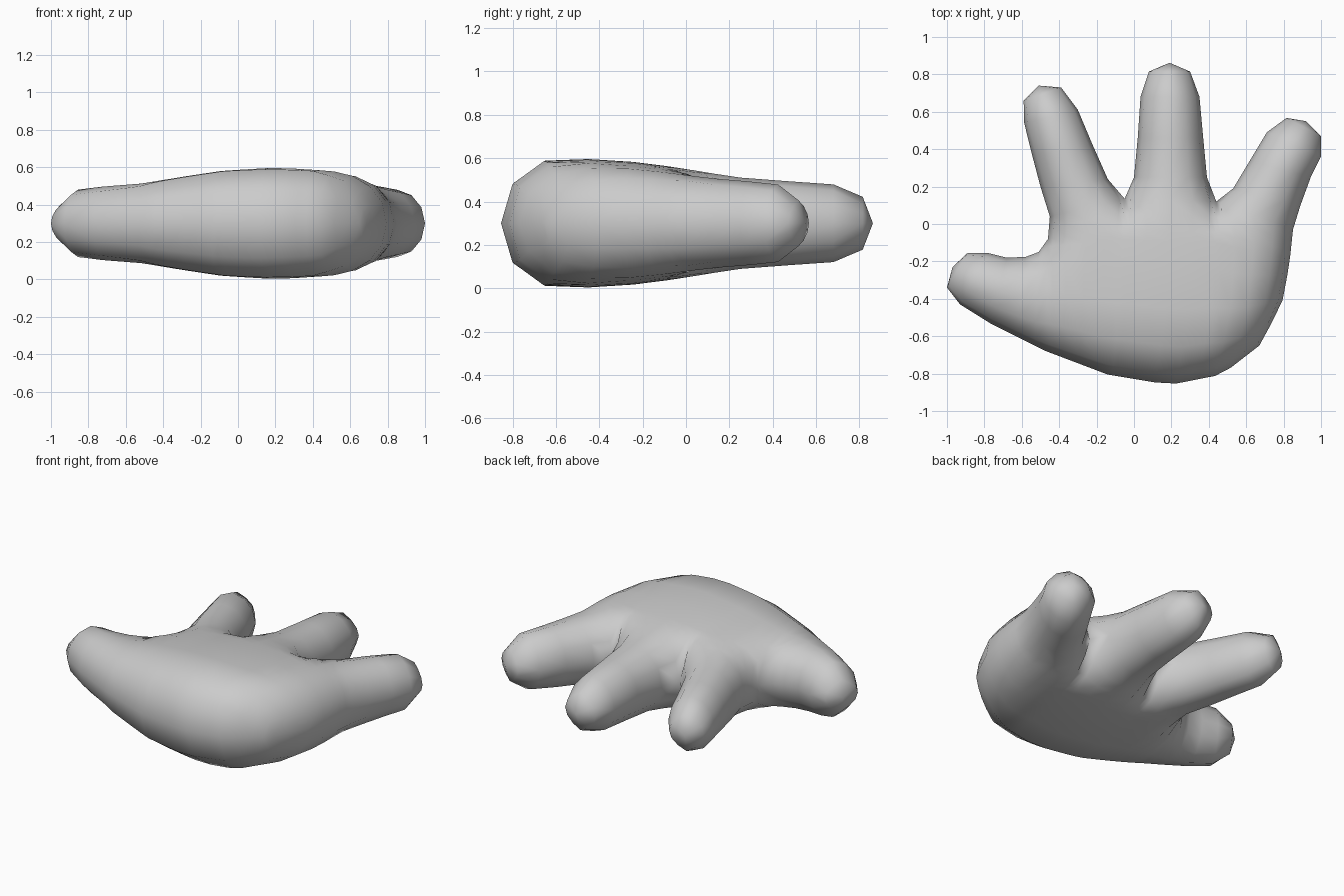
import bpy, bmesh, math
from mathutils import Vector as V

if "Cube" in bpy.data.objects:
    bpy.data.objects.remove(bpy.data.objects["Cube"])

MID = 0.3          # height of the symmetry plane
N = 6              # quads across a finger's upper half
FR = [(1 - math.cos(math.pi * i / N)) / 2 for i in range(N + 1)]

# finger stations: (left, right) outline points from base to end, last entry is the tip
index = [((-.45, .04), (-.05, .135)), ((-.5, .2), (-.14, .24)), ((-.545, .37), (-.22, .42)),
         ((-.587, .54), (-.3, .61)), ((-.59, .66), (-.39, .73)), ((-.51, .74),) * 2]
middle = [((-.05, .135), (.44, .12)), ((0, .25), (.39, .25)), ((.02, .46), (.37, .46)),
          ((.035, .68), (.35, .68)), ((.08, .815), (.3, .815)), ((.19, .862),) * 2]
little = [((.44, .12), (.85, -.03)), ((.53, .19), (.89, .1)), ((.62, .34), (.945, .25)),
          ((.71, .49), (1, .36)), ((.815, .567), (1, .47)), ((.92, .55),) * 2]
thumb = [((-.46, -.08), (-.47, -.68)), ((-.51, -.15), (-.53, -.65)), ((-.58, -.176), (-.63, -.6)),
         ((-.68, -.18), (-.77, -.53)), ((-.78, -.155), (-.93, -.43)), ((-.89, -.155), (-1, -.34)),
         ((-.97, -.23),) * 2]
fingers = [[(V(a), V(b)) for a, b in f] for f in (index, middle, little, thumb)]

# palm outline
heel = [V(p) for p in ((-.47, -.68), (-.14, -.805), (.19, -.86), (.47, -.805), (.67, -.65))]
outer = [V(p) for p in ((.85, -.03), (.83, -.22), (.79, -.43), (.67, -.65))]
inner = [V((-.45, .04)), V((-.46, -.08))]

outline = []
for line in [[s[0] for s in f] + [s[1] for s in reversed(f)] for f in fingers] + [heel, outer, inner]:
    outline += list(zip(line, line[1:]))


def along(line, t):
    """Point at fraction t of a polyline's length."""
    lens = [(b - a).length for a, b in zip(line, line[1:])]
    d = t * sum(lens)
    for a, b, l in zip(line, line[1:], lens):
        if d <= l + 1e-9:
            return a.lerp(b, d / l)
        d -= l
    return line[-1].copy()


def seg_dist(p, a, b):
    ab = b - a
    if ab.length < 1e-6:
        return (p - a).length
    t = max(0, min(1, (p - a).dot(ab) / ab.length_squared))
    return (p - a - ab * t).length


def thickness(p):
    """Half thickness: full in the palm, thinner toward fingertips, rounded at the outline."""
    steps = [(0, .3), (.3, .28), (.5, .25), (.73, .212), (1.15, .18), (3, .16)]
    r = (p - V((.2, -.5))).length
    for (r0, h0), (r1, h1) in zip(steps, steps[1:]):
        if r <= r1:
            full = h0 + (h1 - h0) * (r - r0) / (r1 - r0)
            break
    d = min(seg_dist(p, a, b) for a, b in outline)
    if d < 1e-4:
        return 0
    k = min(1, d / (.16 + .5 * (full - .178)))
    return full * math.sqrt(1 - (1 - k) ** 2)


# finger grids
grids = [[[a.lerp(b, t) for t in FR] for a, b in f] for f in fingers]

# palm grid: patch stretched between finger bases, thumb base, heel and outer edge
top = grids[0][0] + grids[1][0][1:] + grids[2][0][1:]
x0, x1 = top[0].x, top[-1].x
left = [inner[0], inner[0].lerp(inner[1], .5)] + grids[3][0]
vs = [0, .083] + [.167 + .833 * t for t in FR]
palm = []
for v, L in zip(vs, left):
    R = along(outer, v)
    row = []
    for T in top:
        u = (T.x - x0) / (x1 - x0)
        B = along(heel, u)
        corners = (top[0].lerp(top[-1], u)).lerp(heel[0].lerp(heel[-1], u), v)
        row.append(T.lerp(B, v) + L.lerp(R, u) - corners)
    palm.append(row)
grids.append(palm)

# upper and lower skins, welded along the outline
bm = bmesh.new()
for side in (1, -1):
    for g in grids:
        vg = [[bm.verts.new((p.x, p.y, MID + side * thickness(p))) for p in row] for row in g]
        for r0, r1 in zip(vg, vg[1:]):
            for i in range(len(r0) - 1):
                bm.faces.new((r0[i], r0[i + 1], r1[i + 1], r1[i]))
bmesh.ops.remove_doubles(bm, verts=bm.verts, dist=2e-4)
bmesh.ops.recalc_face_normals(bm, faces=bm.faces)
for f in bm.faces:
    f.smooth = True
me = bpy.data.meshes.new("hand")
bm.to_mesh(me)
bm.free()
hand = bpy.data.objects.new("hand", me)
bpy.context.collection.objects.link(hand)
